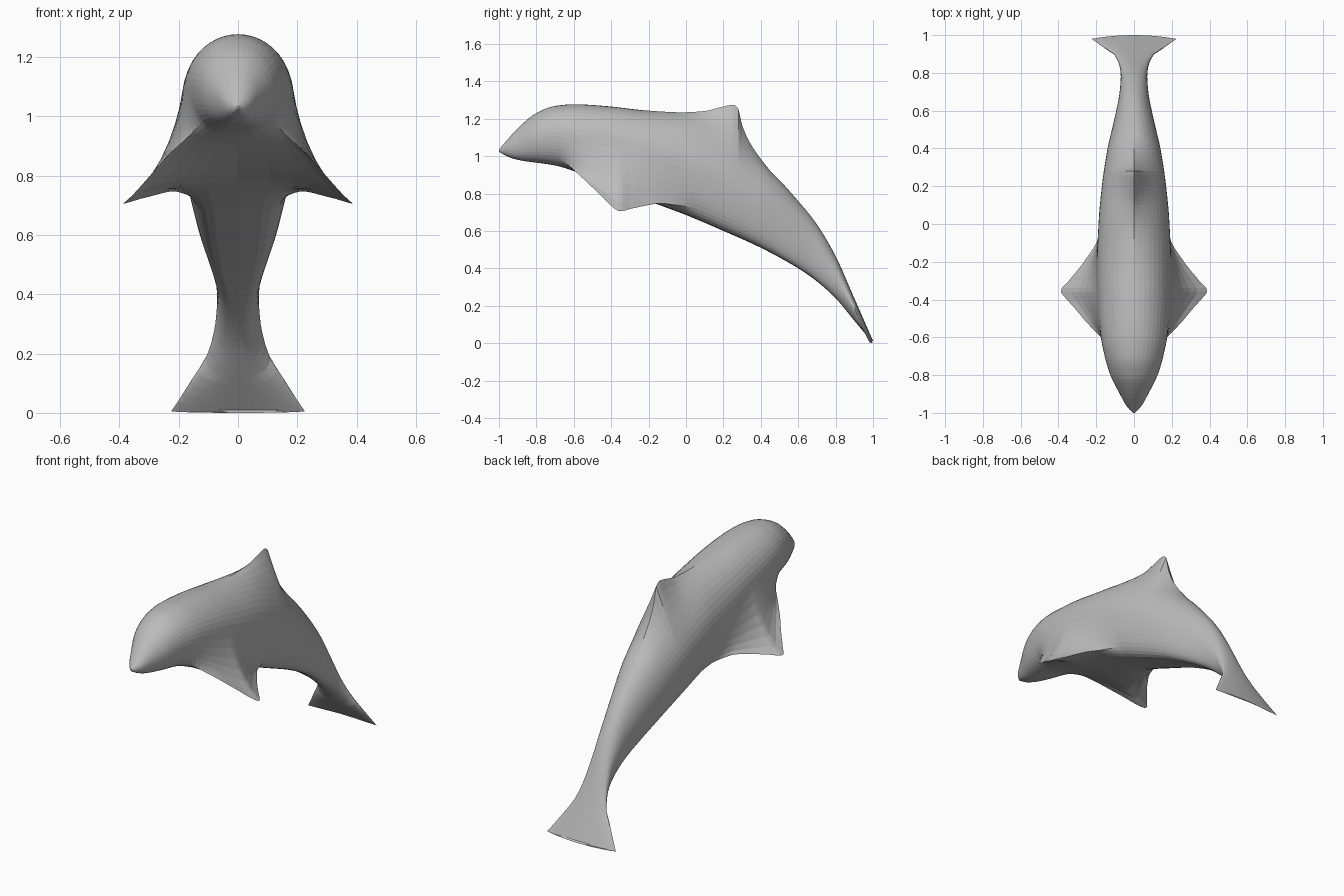
import bpy, bmesh, math

cube = bpy.data.objects.get("Cube")
if cube:
    bpy.data.objects.remove(cube, do_unlink=True)


def curve(*pts):
    """Smooth curve through (y, value) points without overshoot."""
    steps = [(b[1] - a[1]) / (b[0] - a[0]) for a, b in zip(pts, pts[1:])]
    slopes = [steps[0]]
    for a, b in zip(steps, steps[1:]):
        slopes.append(2 * a * b / (a + b) if a * b > 0 else 0)
    slopes.append(steps[-1])

    def value(y):
        i = 0
        while i < len(pts) - 2 and y > pts[i + 1][0]:
            i += 1
        (y0, v0), (y1, v1) = pts[i], pts[i + 1]
        d = y1 - y0
        t = min(max((y - y0) / d, 0), 1)
        s = t * t * (3 - 2 * t)
        bend = t * (1 - t) * d * (slopes[i] * (1 - t) - slopes[i + 1] * t)
        return v0 + (v1 - v0) * s + bend
    return value


# Side outline of the body, its half width and the roundness of its belly
back = curve((-1, 1.036), (-.97, 1.07), (-.9, 1.148), (-.8, 1.23), (-.7, 1.268), (-.6, 1.277),
             (-.4, 1.265), (-.2, 1.235), (0, 1.195), (.2, 1.105), (.35, .995), (.46, .91),
             (.6, .76), (.7, .635), (.8, .465), (.9, .24), (1, .012))
belly = curve((-1, 1.024), (-.96, 1), (-.9, .98), (-.7, .95), (-.6, .92), (-.4, .84),
              (-.2, .76), (0, .685), (.2, .6), (.4, .51), (.6, .4), (.7, .33),
              (.8, .24), (.9, .12), (1, 0))
width = curve((-1, .004), (-.97, .035), (-.9, .075), (-.8, .125), (-.7, .155), (-.6, .175),
              (-.4, .19), (-.2, .195), (0, .188), (.2, .17), (.4, .14), (.5, .117),
              (.6, .094), (.7, .076), (.78, .07), (.83, .075), (.89, .1), (.94, .155), (1, .225))
roundness = curve((-1, .7), (-.5, .55), (-.2, .42), (.5, .42), (.85, .8), (1, 1))

# Dorsal fin crest, and flipper edge with its fade into the body
crest = curve((-.4, 1.265), (-.2, 1.243), (-.02, 1.234), (.1, 1.241), (.2, 1.265), (.25, 1.275),
              (.28, 1.255), (.3, 1.165), (.34, 1.075), (.4, .985), (.46, .91))
flipper_x = curve((-.68, .13), (-.55, .23), (-.45, .31), (-.4, .355), (-.355, .388),
                  (-.3, .345), (-.2, .265), (-.1, .21), (.06, .16))
flipper_z = curve((-.68, .96), (-.55, .875), (-.45, .785), (-.4, .735), (-.355, .705),
                  (-.28, .722), (-.15, .743), (-.06, .725), (.06, .68))
flipper_fade = curve((-.68, 0), (-.56, .9), (-.5, 1), (-.2, 1), (-.1, .8), (.06, 0))

SIDES, RINGS = 44, 100
ROOT = 2.45  # angle of the flipper root, measured from the back


def section_point(y, angle):
    side = 1 if angle <= math.pi else -1
    a = angle if side > 0 else 2 * math.pi - angle
    top, low = back(y), belly(y)
    # Round back, fuller and flatter belly
    fullness = 1 if a < math.pi / 2 else roundness(y)
    x = width(y) * max(0, math.sin(a)) ** fullness
    z = (top + low) / 2 + (top - low) / 2 * math.cos(a)
    # Raise the dorsal fin
    if -.4 < y < .46:
        z += (crest(y) - top) * max(0, 1 - a / 1.2) ** 2.5
    # Pull the flipper out to its edge
    if -.68 < y < .06:
        reach, power = (1, 1.7) if a < ROOT else (.69, 1.4)
        pull = flipper_fade(y) * max(0, 1 - abs(a - ROOT) / reach) ** power
        x += (flipper_x(y) - x) * pull
        z += (flipper_z(y) - z) * pull
    # Bow the trailing edge of the fluke
    bow = .4 * x * x if y > .9 else 0
    return side * x, y - bow, z


# Even steps, with the flipper root angle on a ring vertex
half = SIDES // 2
split = round(half * ROOT / math.pi)
angles = [ROOT * i / split for i in range(split)]
angles += [ROOT + (math.pi - ROOT) * i / (half - split) for i in range(half - split + 1)]
angles += [2 * math.pi - a for a in angles[-2:0:-1]]

# Skin the rings from nose to fluke
bm = bmesh.new()
rings = []
for r in range(RINGS + 1):
    y = -1 + 2 * r / RINGS
    rings.append([bm.verts.new(section_point(y, a)) for a in angles])
for a, b in zip(rings, rings[1:]):
    for i in range(SIDES):
        j = (i + 1) % SIDES
        bm.faces.new((a[i], a[j], b[j], b[i]))
bm.faces.new(rings[0])
bm.faces.new(rings[-1])
bmesh.ops.recalc_face_normals(bm, faces=bm.faces)

mesh = bpy.data.meshes.new("dolphin_body")
bm.to_mesh(mesh)
bm.free()
body = bpy.data.objects.new("dolphin_body", mesh)
bpy.context.collection.objects.link(body)

# Plain grey skin
skin = bpy.data.materials.new("grey_skin")
skin.use_nodes = True
grey = (.5, .5, .5, 1)
skin.diffuse_color = grey
skin.node_tree.nodes["Principled BSDF"].inputs["Base Color"].default_value = grey
mesh.materials.append(skin)
